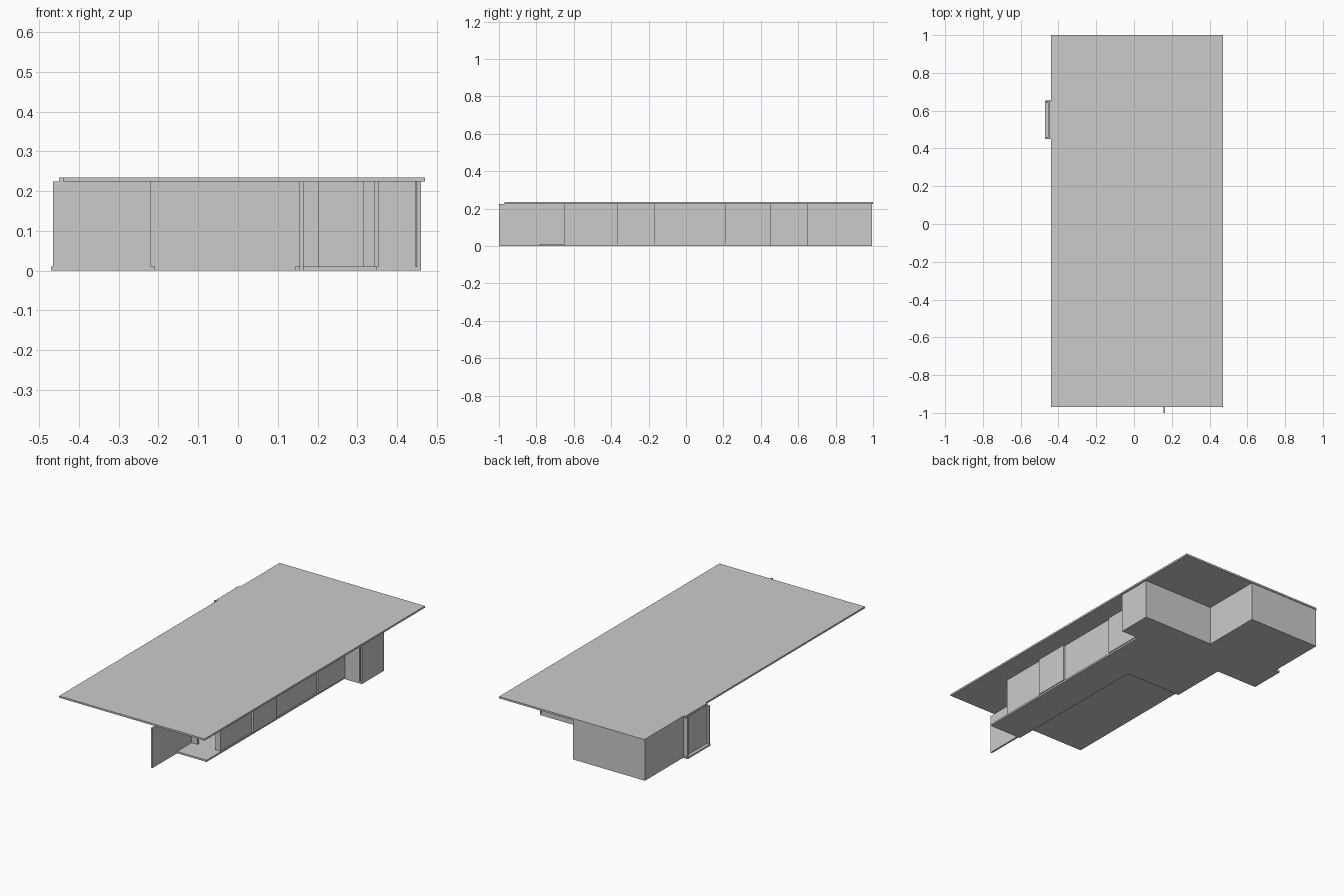
import bpy, bmesh

if "Cube" in bpy.data.objects:
    bpy.data.objects.remove(bpy.data.objects["Cube"])

T = 0.01            # wall and slab thickness
Z0, Z1 = 0.01, 0.225  # wall base and top


def finish(name, bm):
    bmesh.ops.recalc_face_normals(bm, faces=bm.faces)
    mesh = bpy.data.meshes.new(name)
    bm.to_mesh(mesh)
    bm.free()
    obj = bpy.data.objects.new(name, mesh)
    bpy.context.collection.objects.link(obj)
    return obj


def box(name, x0, x1, y0, y1, z0=Z0, z1=Z1):
    bm = bmesh.new()
    bmesh.ops.create_cube(bm, size=1)
    for v in bm.verts:
        v.co.x = x1 if v.co.x > 0 else x0
        v.co.y = y1 if v.co.y > 0 else y0
        v.co.z = z1 if v.co.z > 0 else z0
    return finish(name, bm)


def slab(name, outline, z0, z1):
    bm = bmesh.new()
    face = bm.faces.new([bm.verts.new((x, y, z0)) for x, y in outline])
    top = bmesh.ops.extrude_face_region(bm, geom=[face])
    for v in top["geom"]:
        if isinstance(v, bmesh.types.BMVert):
            v.co.z = z1
    return finish(name, bm)


# Flat roof overhanging the stepped plan
box("roof", -0.44, 0.47, -0.97, 1.0, 0.225, 0.235)

# Stepped floor slab
slab("floor", [
    (-0.44, 0.995), (-0.44, 0.655), (-0.47, 0.655), (-0.47, 0.45),
    (-0.21, 0.45), (-0.21, 0.12), (0.145, 0.12), (0.145, -0.78),
    (0.35, -0.78), (0.35, 0.45), (0.46, 0.45), (0.46, 0.65),
    (0.01, 0.65), (0.01, 0.995)], 0, T)

# Rear block walls
box("rear_wall", -0.44, 0.01, 0.985, 0.995)
box("rear_left_wall", -0.44, -0.43, 0.645, 0.985)
box("rear_right_wall", 0.0, 0.01, 0.65, 0.985)
box("rear_side_wall", 0.01, 0.45, 0.64, 0.65)
box("right_end_wall", 0.452, 0.46, 0.45, 0.65, 0)
box("right_return_wall", 0.355, 0.446, 0.45, 0.46)

# Left side stepping walls
box("left_front_wall", -0.455, -0.21, 0.45, 0.46)
box("middle_left_wall", -0.22, -0.21, 0.13, 0.45)
box("middle_front_wall", -0.22, 0.155, 0.12, 0.13)
box("long_left_wall", 0.155, 0.165, -1.0, 0.13, 0)

# Front wall pieces either side of the open entrance
box("entrance_left_wall", 0.165, 0.203, -0.65, -0.64)
box("entrance_right_wall", 0.315, 0.335, -0.65, -0.64)

# Staggered sliding panels along the right side
edges = [-0.65, -0.37, -0.17, 0.21, 0.455]
for i, (a, b) in enumerate(zip(edges, edges[1:])):
    x = 0.335 + 0.01 * (i % 2)
    box(f"sliding_panel_{i + 1}", x, x + T, a, b + 0.005)

# Left window bay: two fins, a recessed panel and a lintel
for name, y in (("front", 0.45), ("rear", 0.64)):
    box(f"bay_{name}_fin", -0.465, -0.44, y, y + T)
box("bay_panel", -0.452, -0.444, 0.46, 0.64)
box("bay_lintel", -0.45, -0.44, 0.45, 0.65, 0.225, 0.235)
